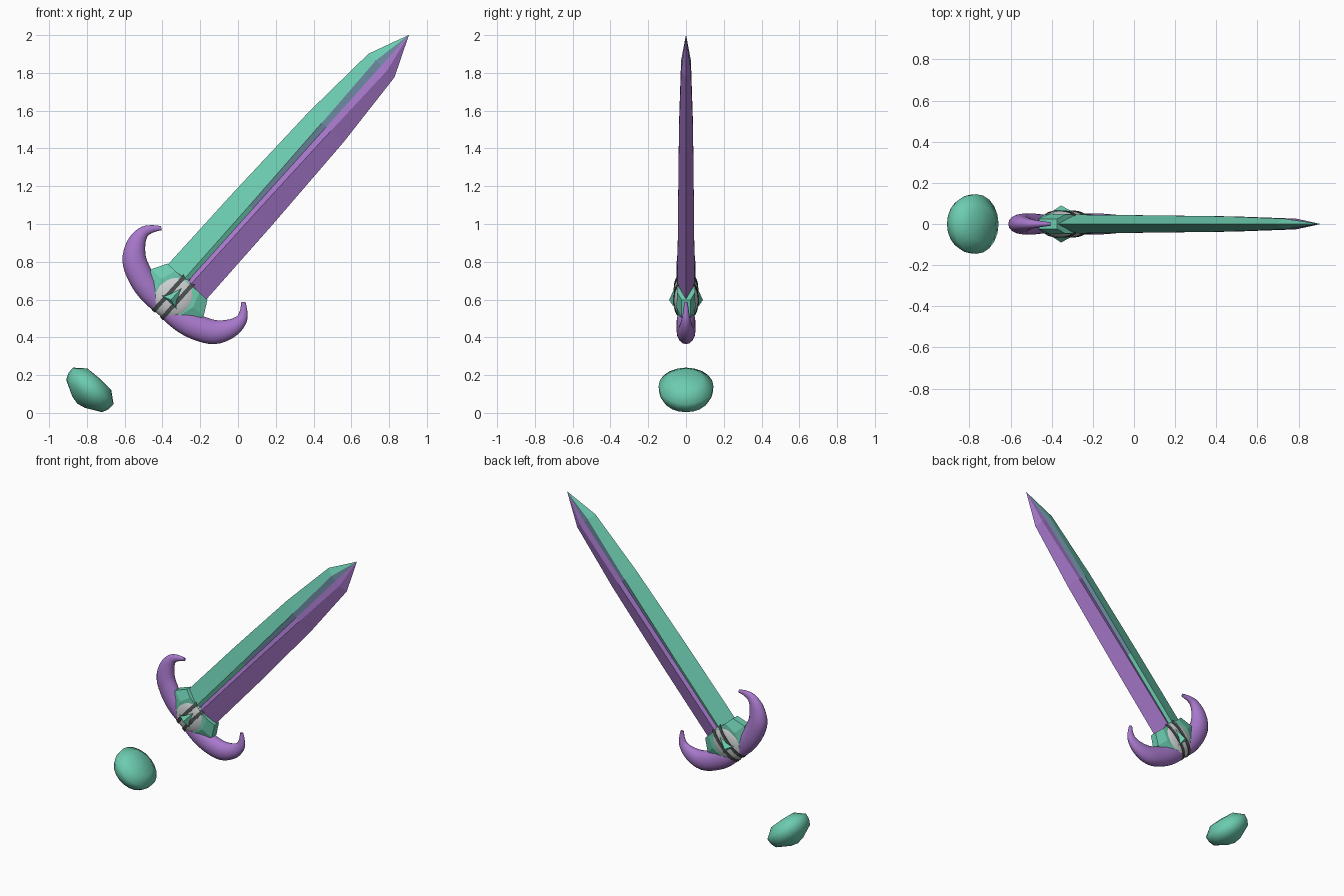
import bpy, bmesh, math
from mathutils import Matrix, Vector

cube = bpy.data.objects.get("Cube")
if cube:
    bpy.data.objects.remove(cube)


def material(name, r, g, b):
    m = bpy.data.materials.new(name)
    m.use_nodes = True
    m.diffuse_color = (r, g, b, 1)
    m.node_tree.nodes["Principled BSDF"].inputs["Base Color"].default_value = (r, g, b, 1)
    return m


GREEN = material("sea_green", .15, .60, .43)
PURPLE = material("violet", .39, .19, .60)
SLATE = material("slate_blue", .18, .30, .42)
SILVER = material("silver", .62, .64, .64)
DARK = material("dark_grey", .07, .08, .08)

# Local frame: x along the blade, y across it, z towards the front
ALONG = Vector((.668, 0, .744)).normalized()
ACROSS = Vector((-ALONG.z, 0, ALONG.x))
FRAME = Matrix((ALONG, ACROSS, (0, -1, 0))).transposed().to_4x4()
HUB = Vector((-.335, 0, .62))
POMMEL = Vector((-.785, 0, .122))


def finish(name, bm, mats, origin=HUB, smooth=None):
    bmesh.ops.remove_doubles(bm, verts=bm.verts, dist=.0001)
    bmesh.ops.recalc_face_normals(bm, faces=bm.faces)
    mesh = bpy.data.meshes.new(name)
    bm.to_mesh(mesh)
    bm.free()
    for m in mats:
        mesh.materials.append(m)
    ob = bpy.data.objects.new(name, mesh)
    bpy.context.collection.objects.link(ob)
    ob.matrix_world = Matrix.Translation(origin) @ FRAME
    if smooth:
        bpy.ops.object.select_all(action='DESELECT')
        ob.select_set(True)
        bpy.context.view_layer.objects.active = ob
        bpy.ops.object.shade_smooth_by_angle(angle=math.radians(smooth))
    return ob


def loft(rings, paint=lambda i, k: 0):
    """Skin equal rings of points; paint gives the material of each face."""
    bm = bmesh.new()
    rows = [[bm.verts.new(p) for p in ring] for ring in rings]
    n = len(rows[0])
    for i in range(len(rows) - 1):
        for k in range(n):
            j = (k + 1) % n
            f = bm.faces.new((rows[i][k], rows[i][j], rows[i + 1][j], rows[i + 1][k]))
            f.material_index = paint(i, k)
    bm.faces.new(rows[0])
    bm.faces.new(rows[-1])
    return bm


def lathe(profile, axis, steps):
    """Spin (height, radius) pairs about local axis 'x' or 'z'."""
    rings = []
    for h, r in profile:
        ring = []
        for k in range(steps):
            a = math.tau * k / steps
            c, s = r * math.cos(a), r * math.sin(a)
            ring.append((h, c, s) if axis == 'x' else (c, s, h))
        rings.append(ring)
    return loft(rings)


# Blade: green upper half, violet lower half, shallow groove between two ridges
def blade_ring(s, w, a, h, g):
    return [(s, w, 0), (s, a, h), (s, 0, h - g), (s, -a, h),
            (s, -w, 0), (s, -a, -h), (s, 0, g - h), (s, a, -h)]


def blade_paint(i, k):
    if k in (1, 6):
        return 2 if i > 0 else 0
    return 0 if k in (0, 7) else 1


sections = [(.03, .138, .022, .046, .012), (.62, .134, .025, .042, .010),
            (1.2, .122, .032, .037, .008), (1.638, .093, .040, .026, .004),
            (1.855, .0005, .0002, .0005, 0)]
finish("blade", loft([blade_ring(*s) for s in sections], blade_paint), [GREEN, PURPLE, SLATE])

# Collar where the blade meets the guard
collar = [(x, w, h) for x, w, h in ((-.06, .15, .045), (.02, .187, .05), (.1, .143, .047))]
finish("collar", loft([[(x, w, h * .5), (x, w * .6, h), (x, -w * .6, h), (x, -w, h * .5),
                        (x, -w, -h * .5), (x, -w * .6, -h), (x, w * .6, -h), (x, w, -h * .5)]
                       for x, w, h in collar]), [GREEN])


# Guard horns: tapering crescents, mirrored across the blade axis
def spline(points, t):
    i = min(int(t), len(points) - 2)
    f = t - i
    p = [Vector(points[max(0, min(len(points) - 1, i + d))]) for d in (-1, 0, 1, 2)]
    return .5 * (2 * p[1] + (p[2] - p[0]) * f + (2 * p[0] - 5 * p[1] + 4 * p[2] - p[3]) * f ** 2
                 + (3 * p[1] - p[0] - 3 * p[2] + p[3]) * f ** 3)


horn = [(-.085, .01, .05), (-.07, .11, .064), (-.046, .20, .067), (-.002, .285, .064),
        (.068, .335, .050), (.134, .348, .033), (.18, .328, .021), (.219, .292, .011)]
for side, name in ((1, "upper_horn"), (-1, "lower_horn")):
    rings = []
    steps = 28
    for i in range(steps + 1):
        t = (len(horn) - 1) * i / steps
        p = spline(horn, t)
        d = spline(horn, min(t + .05, len(horn) - 1)) - spline(horn, max(t - .05, 0))
        nx, ny = Vector((-d.y, d.x)).normalized()
        ring = []
        for k in range(16):
            a = math.tau * k / 16
            c = p.z * math.cos(a)
            ring.append((p.x + nx * c, side * (p.y + ny * c), .76 * p.z * math.sin(a)))
        rings.append(ring)
    finish(name, loft(rings), [PURPLE], smooth=50)

# Hub: flattened round boss
R, H = .132, .064
profile = []
for i in range(17):
    a = math.pi * (i / 16 - .5)
    profile.append((H * math.sin(a), max(R * math.cos(a) ** .8, .0001)))
finish("hub", lathe(profile, 'z', 32), [SILVER], smooth=60)

# Dark bands lying over the hub along the blade axis
for y in (-.03, .03):
    rings = []
    for i in range(25):
        a = math.tau * i / 24
        c, s = math.cos(a), math.sin(a)
        x = .137 * math.copysign(abs(c) ** .8, c)
        z = .066 * s
        rings.append([(x, y - .011, z), (x, y + .011, z),
                      (x * .96, y + .011, z * .96), (x * .96, y - .011, z * .96)])
    finish("hub_band", loft(rings), [DARK])

# Pointed gems on both faces of the hub
for side, name in ((1, "front_gem"), (-1, "back_gem")):
    bm = bmesh.new()
    base = [bm.verts.new((x, y, side * z)) for x, y, z in
            ((-.05, .066, .048), (-.05, -.066, .048), (.125, 0, .035))]
    apex = bm.verts.new((-.03, 0, side * .09))
    bm.faces.new(base)
    for k in range(3):
        bm.faces.new((base[k], base[(k + 1) % 3], apex))
    finish(name, bm, [GREEN])

# Pommel: separate faceted round knob on the same axis
finish("pommel", lathe([(-.098, .0001), (-.088, .045), (-.044, .128), (-.01, .143), (.028, .145),
                        (.076, .085), (.08, .0001)], 'x', 20), [GREEN], origin=POMMEL, smooth=60)
